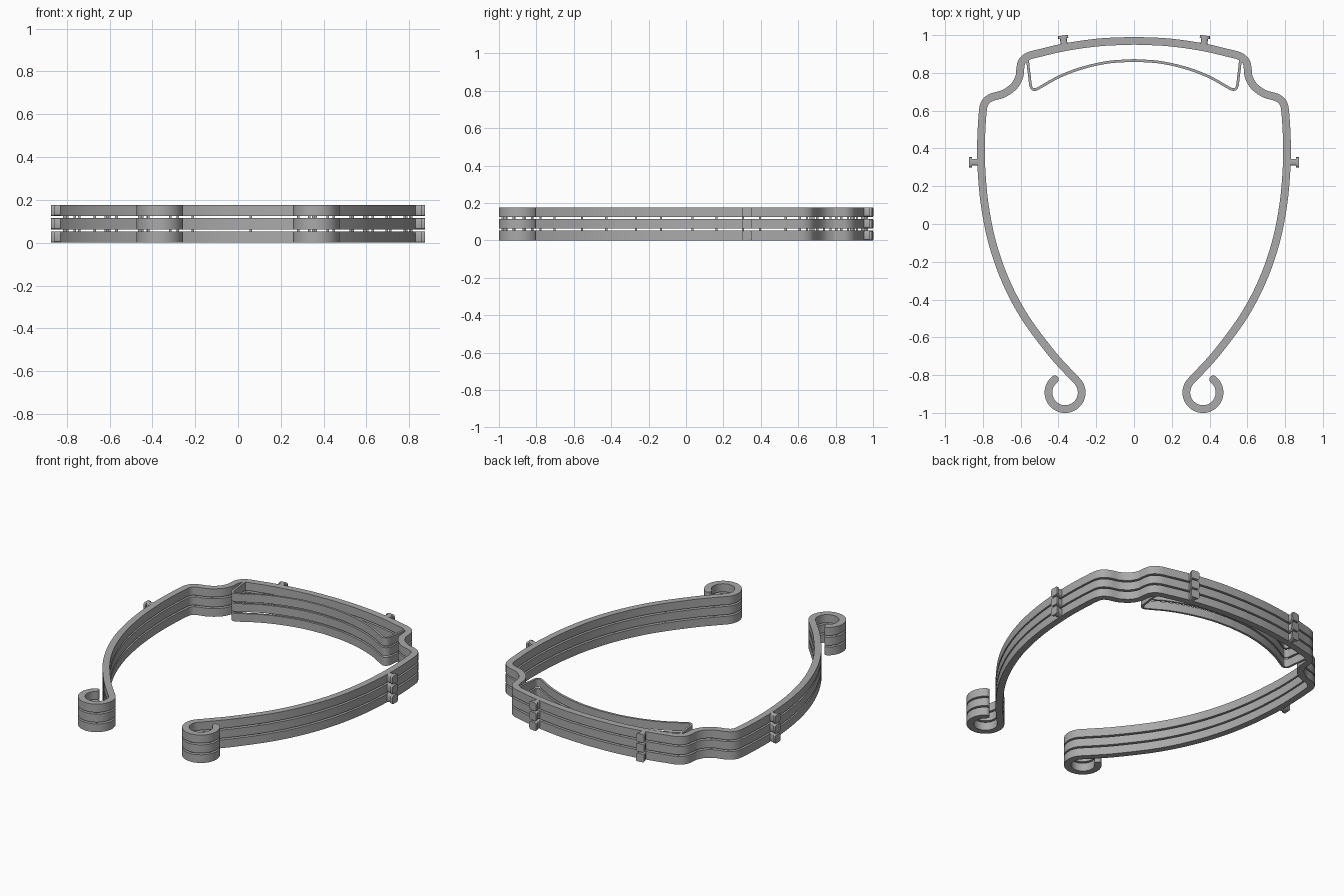
import bpy, bmesh, math
from mathutils import Vector, Matrix

old = bpy.data.objects.get("Cube")
if old:
    bpy.data.objects.remove(old, do_unlink=True)

LAYER, PITCH, BAND = 0.052, 0.0625, 0.041

grey = bpy.data.materials.new("plain grey")
grey.use_nodes = True
colour = (0.4, 0.4, 0.4, 1)
grey.diffuse_color = colour
grey.node_tree.nodes["Principled BSDF"].inputs["Base Color"].default_value = colour


def spline(points, steps=6):
    """Smooth path through the given points."""
    p = [Vector(q) for q in points]
    p = [2 * p[0] - p[1]] + p + [2 * p[-1] - p[-2]]
    path = []
    for a, b, c, d in zip(p, p[1:], p[2:], p[3:]):
        for i in range(steps):
            t = i / steps
            path.append(0.5 * (2 * b + (c - a) * t + (2 * a - 5 * b + 4 * c - d) * t * t
                               + (3 * b - a - 3 * c + d) * t ** 3))
    return path + [p[-2]]


def mirrored(half):
    """Half path starting on the centre line, continued to the other side."""
    return [Vector((-v.x, v.y)) for v in reversed(half[1:])] + half


def finish(bm, name, copies=3):
    bmesh.ops.recalc_face_normals(bm, faces=bm.faces)
    mesh = bpy.data.meshes.new(name)
    bm.to_mesh(mesh)
    bm.free()
    mesh.materials.append(grey)
    obj = bpy.data.objects.new(name, mesh)
    bpy.context.collection.objects.link(obj)
    stack = obj.modifiers.new("stack", 'ARRAY')
    stack.count = copies
    stack.use_relative_offset = False
    stack.use_constant_offset = True
    stack.constant_offset_displace = (0, 0, PITCH)
    bpy.ops.object.select_all(action='DESELECT')
    obj.select_set(True)
    bpy.context.view_layer.objects.active = obj
    bpy.ops.object.shade_smooth_by_angle(angle=math.radians(30))
    return obj


def ribbon(name, path, width, round_ends=False):
    """Upright strip of constant width following a flat path."""
    rows = []
    last = len(path) - 1
    for i, v in enumerate(path):
        t = (path[min(i + 1, last)] - path[max(i - 1, 0)]).normalized()
        rows.append((v, t, width / 2))
    if round_ends:
        for end, sign in ((0, -1), (-1, 1)):
            v, t, r = rows[end]
            cap = [(v + t * sign * r * math.sin(a), t, r * math.cos(a))
                   for a in (math.radians(k) for k in (25, 50, 70, 85))]
            rows = rows + cap if sign > 0 else cap[::-1] + rows
    bm = bmesh.new()
    rings = []
    for v, t, r in rows:
        n = Vector((-t.y, t.x)) * r
        rings.append([bm.verts.new((q.x, q.y, z)) for q, z in
                      ((v + n, 0), (v - n, 0), (v - n, LAYER), (v + n, LAYER))])
    for a, b in zip(rings, rings[1:]):
        for k in range(4):
            m = (k + 1) % 4
            bm.faces.new((a[k], a[m], b[m], b[k]))
    bm.faces.new(rings[0])
    bm.faces.new(rings[-1][::-1])
    return finish(bm, name)


# Headband: brow arc, shoulder, long temple arm and curled end
arm = spline([(0, .97), (.18, .962), (.36, .937), (.5, .905), (.56, .888), (.593, .86),
              (.603, .815), (.607, .78), (.635, .73), (.69, .69), (.755, .67), (.79, .64),
              (.802, .58), (.81, .42), (.807, .28), (.79, .1), (.75, -.1), (.68, -.3),
              (.58, -.49), (.44, -.68), (.335, -.797)])
curl = [Vector((.365 + .088 * math.cos(a), -.892 + .088 * math.sin(a)))
        for a in (math.radians(d) for d in range(140, 415, 8))]
ribbon("headband", mirrored(arm + curl), BAND, round_ends=True)

# Thin springy forehead strip hung from the corners of the brow
strip = spline([(0, .866), (.14, .856), (.28, .824), (.4, .778), (.5, .722), (.528, .712),
                (.546, .728), (.553, .78), (.56, .835), (.563, .875)])
ribbon("forehead_strip", mirrored(strip), 0.014)


# Shield clips: short stem with a wider rounded head
def clip(name, x, y, angle):
    bm = bmesh.new()
    turn = Matrix.Translation((x, y, LAYER / 2)) @ Matrix.Rotation(angle, 4, 'Z')
    for start, end, wide in ((-.01, .036, .036), (.03, .045, .054)):
        box = turn @ Matrix.Translation(((start + end) / 2, 0, 0))
        made = bmesh.ops.create_cube(bm, size=1, matrix=box @ Matrix.Diagonal(
            (end - start, wide, LAYER, 1)))
        edges = {e for v in made["verts"] for e in v.link_edges}
        along = Vector((math.cos(angle), math.sin(angle), 0))
        long_edges = [e for e in edges if abs((e.verts[0].co - e.verts[1].co).normalized()
                                              .dot(along)) > 0.9]
        bmesh.ops.bevel(bm, geom=long_edges, offset=.011, segments=3, profile=.5,
                        affect='EDGES')
    finish(bm, name)


for side, sign in (("left", 1), ("right", -1)):
    clip(side + "_temple_clip", sign * .828, .327, 0 if sign > 0 else math.pi)
    clip(side + "_brow_clip", sign * .37, .953, math.pi / 2 - sign * .14)

# Tiny breakaway pegs joining the stacked layers
bm = bmesh.new()
for v in mirrored(arm + curl)[4::9]:
    bmesh.ops.create_cube(bm, size=1, matrix=Matrix.Translation(
        (v.x, v.y, (LAYER + PITCH) / 2)) @ Matrix.Diagonal((.012, .012, PITCH - LAYER, 1)))
finish(bm, "breakaway_pegs", copies=2)
